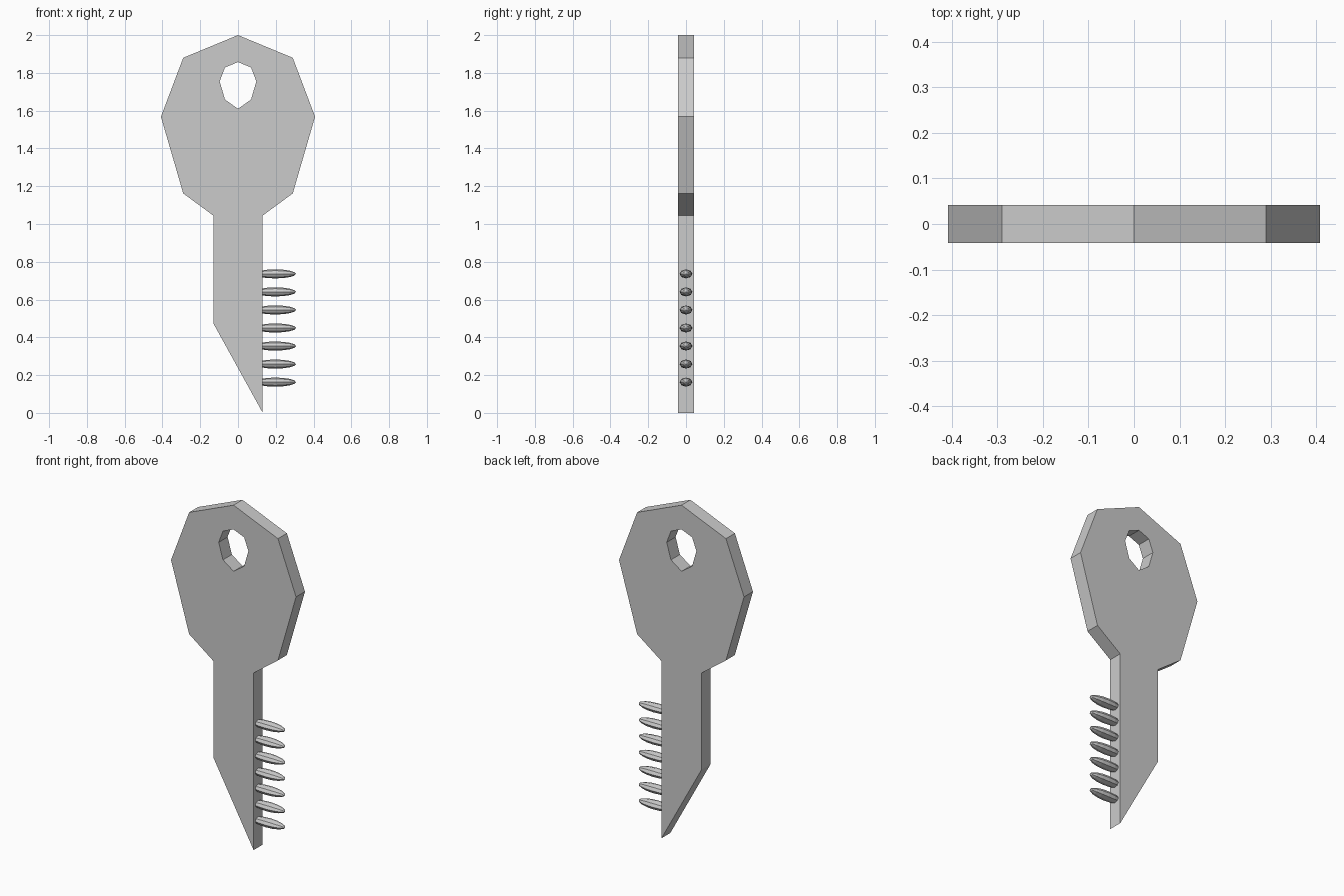
import bpy
import bmesh
from math import pi
from mathutils import Matrix

if "Cube" in bpy.data.objects:
    bpy.data.objects.remove(bpy.data.objects["Cube"])

HALF_THICK = 0.0415


def mirrored(top, right, bottom):
    """Closed loop symmetric about x = 0."""
    return [top] + right + bottom + [(-x, z) for x, z in reversed(right)]


def plate(name, loops):
    """Flat plate in the xz plane; inner loops become holes."""
    curve = bpy.data.curves.new(name, 'CURVE')
    curve.dimensions = '2D'
    curve.fill_mode = 'BOTH'
    curve.extrude = HALF_THICK
    for loop in loops:
        spline = curve.splines.new('POLY')
        spline.points.add(len(loop) - 1)
        for p, (x, z) in zip(spline.points, loop):
            p.co = (x, z, 0, 1)
        spline.use_cyclic_u = True
        spline.use_smooth = False
    obj = bpy.data.objects.new(name, curve)
    obj.rotation_euler.x = pi / 2
    bpy.context.collection.objects.link(obj)
    bpy.ops.object.select_all(action='DESELECT')
    obj.select_set(True)
    bpy.context.view_layer.objects.active = obj
    bpy.ops.object.convert(target='MESH')
    bpy.ops.object.shade_flat()
    return obj


# Key plate: eight-sided head, shaft with slanted tip, eyelet hole
outline = mirrored((0, 2.0),
                   [(0.29, 1.88), (0.408, 1.568), (0.29, 1.162), (0.131, 1.045)],
                   [(0.131, 0.0), (-0.131, 0.475)])
eyelet = mirrored((0, 1.857),
                  [(0.069, 1.829), (0.097, 1.755), (0.069, 1.659)],
                  [(0, 1.61)])
plate("key_plate", [outline, eyelet])

# Teeth: slim faceted ellipsoids half sunk into the shaft edge
for i in range(7):
    bm = bmesh.new()
    bmesh.ops.create_uvsphere(bm, u_segments=8, v_segments=8, radius=1)
    bm.transform(Matrix.Diagonal((0.11, 0.034, 0.024, 1))
                 @ Matrix.Rotation(pi / 2, 4, 'Y'))
    mesh = bpy.data.meshes.new(f"tooth_{i + 1}")
    bm.to_mesh(mesh)
    bm.free()
    tooth = bpy.data.objects.new(mesh.name, mesh)
    tooth.location = (0.197, 0, 0.163 + i * 0.0955)
    bpy.context.collection.objects.link(tooth)
